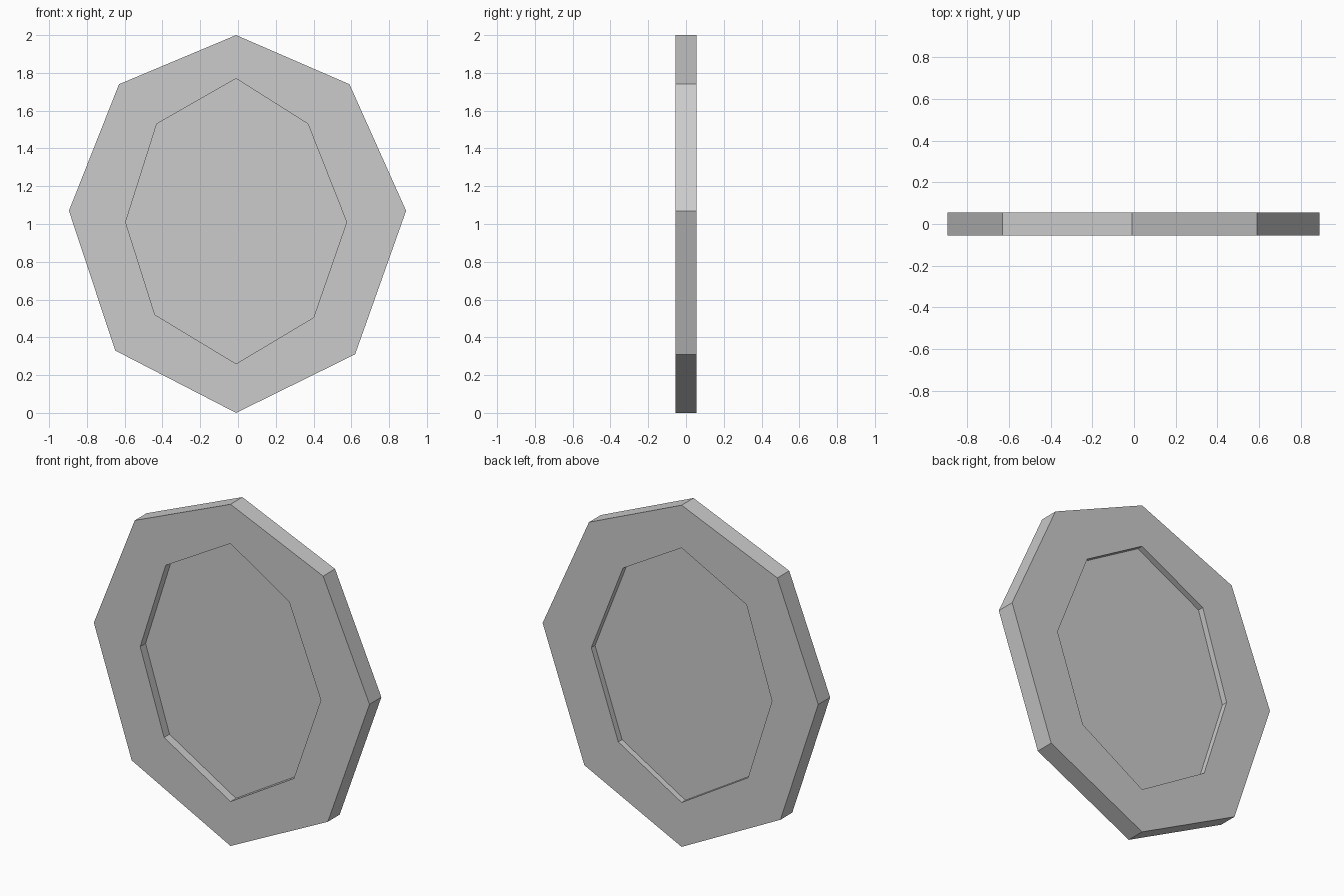
import bpy, bmesh

cube = bpy.data.objects.get("Cube")
if cube:
    bpy.data.objects.remove(cube, do_unlink=True)

grey = bpy.data.materials.new("plain grey")
grey.use_nodes = True
colour = (0.6, 0.6, 0.6, 1)
grey.diffuse_color = colour
grey.node_tree.nodes["Principled BSDF"].inputs["Base Color"].default_value = colour

# Slightly irregular octagons as (x, z), clockwise from the top
OUTER = [(-0.01, 2.0), (0.59, 1.74), (0.89, 1.07), (0.62, 0.31),
         (-0.01, 0.0), (-0.65, 0.33), (-0.895, 1.07), (-0.63, 1.74)]
INNER = [(-0.01, 1.77), (0.37, 1.53), (0.575, 1.01), (0.40, 0.505),
         (-0.01, 0.26), (-0.44, 0.52), (-0.595, 1.01), (-0.43, 1.53)]
INNER_BACK = [(-0.01, 1.75)] + INNER[1:]

HALF = 0.055          # half thickness of the frame
FRONT_FLOOR = -0.005  # recessed panel, front face
BACK_FLOOR = 0.02     # recessed panel, back face


def loft(name, sections, material):
    """Join successive (outline, y) loops with quads and cap both ends."""
    bm = bmesh.new()
    loops = [[bm.verts.new((x, y, z)) for x, z in outline]
             for outline, y in sections]
    for a, b in zip(loops, loops[1:]):
        for i in range(len(a)):
            j = (i + 1) % len(a)
            bm.faces.new((a[i], a[j], b[j], b[i]))
    bm.faces.new(loops[0])
    bm.faces.new(loops[-1])
    bmesh.ops.recalc_face_normals(bm, faces=bm.faces)
    mesh = bpy.data.meshes.new(name)
    bm.to_mesh(mesh)
    bm.free()
    mesh.materials.append(material)
    obj = bpy.data.objects.new(name, mesh)
    bpy.context.collection.objects.link(obj)
    return obj


# Octagonal plate: front recess, front rim, outer edge, back rim, back recess
loft("octagonal_plate", [
    (INNER, FRONT_FLOOR),
    (INNER, -HALF),
    (OUTER, -HALF),
    (OUTER, HALF),
    (INNER_BACK, HALF),
    (INNER_BACK, BACK_FLOOR),
], grey)
